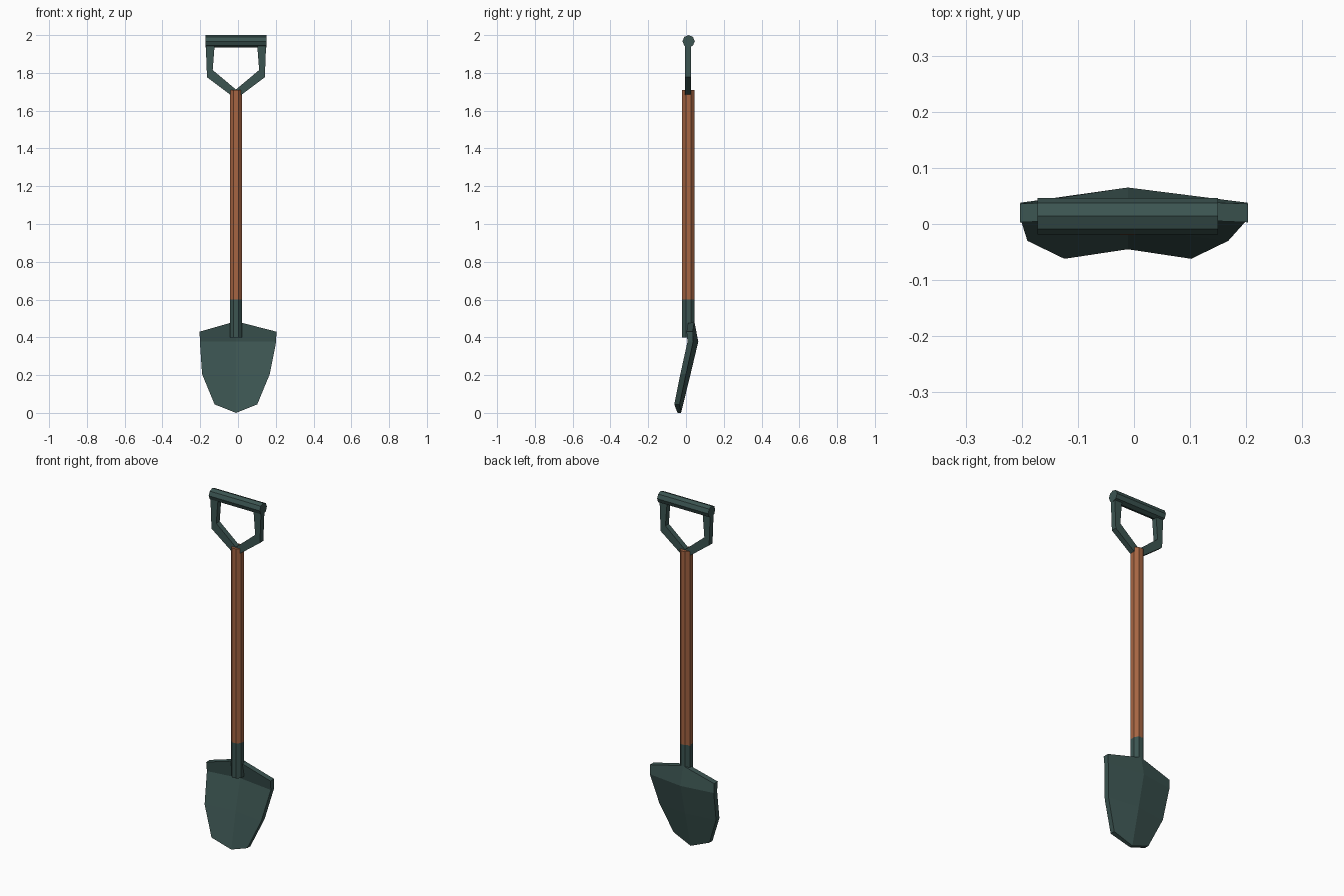
import bpy, bmesh, math
from mathutils import Matrix

if "Cube" in bpy.data.objects:
    bpy.data.objects.remove(bpy.data.objects["Cube"])

CX, CY = -0.011, 0.012  # shaft axis


def material(name, rgb):
    m = bpy.data.materials.new(name)
    m.diffuse_color = (*rgb, 1)
    m.use_nodes = True
    m.node_tree.nodes["Principled BSDF"].inputs["Base Color"].default_value = m.diffuse_color
    return m


METAL = material("green_metal", (0.045, 0.09, 0.083))
WOOD = material("wood", (0.38, 0.13, 0.055))


def add_object(name, bm, mat):
    bmesh.ops.recalc_face_normals(bm, faces=bm.faces)
    me = bpy.data.meshes.new(name)
    bm.to_mesh(me)
    bm.free()
    me.materials.append(mat)
    ob = bpy.data.objects.new(name, me)
    bpy.context.collection.objects.link(ob)
    return ob


def rod(name, radius, length, matrix, mat):
    bm = bmesh.new()
    bmesh.ops.create_cone(bm, cap_ends=True, segments=8, radius1=radius,
                          radius2=radius, depth=length, matrix=matrix)
    return add_object(name, bm, mat)


# Shaft and socket: octagonal rods with flat sides to the axes
turn = Matrix.Rotation(math.pi / 8, 4, 'Z')
for name, z0, z1, mat in (("shaft", 0.6, 1.71, WOOD), ("socket", 0.4, 0.605, METAL)):
    rod(name, 0.0345, z1 - z0,
        Matrix.Translation((CX, CY, (z0 + z1) / 2)) @ turn, mat)

# Grip: horizontal octagonal bar
rod("grip", 0.0325, 0.322,
    Matrix.Translation((CX, 0.014, 1.9675)) @ Matrix.Rotation(math.pi / 2, 4, 'Y'), METAL)

# Yoke: bent flat strip, (outer, inner) points of the right arm from grip to middle
ARM = [((0.160, 1.955), (0.112, 1.955)),
       ((0.153, 1.777), (0.123, 1.815)),
       ((0.0, 1.662), (0.0, 1.712))]
pairs = ARM + [((-o[0], o[1]), (-i[0], i[1])) for o, i in ARM[-2::-1]]
bm = bmesh.new()
sections = []
for o, i in pairs:
    sections.append([bm.verts.new((CX + p[0], y, p[1]))
                     for p, y in ((o, -0.005), (i, -0.005), (i, 0.026), (o, 0.026))])
for a, b in zip(sections, sections[1:]):
    for k in range(4):
        n = (k + 1) % 4
        bm.faces.new((a[k], a[n], b[n], b[k]))
bm.faces.new(sections[0])
bm.faces.new(sections[-1])
add_object("yoke", bm, METAL)

# Blade rows: mid x, half width, side z, centre z,
# then side front/back y and centre front/back y
ROWS = [(0.0, 0.203, 0.43, 0.485, 0.003, 0.036, 0.012, 0.044),
        (0.0, 0.202, 0.377, 0.377, 0.008, 0.038, 0.036, 0.065),
        (CX, 0.179, 0.205, 0.205, -0.030, 0.000, -0.006, 0.024),
        (CX, 0.113, 0.045, 0.0, -0.062, -0.034, -0.045, -0.026)]
bm = bmesh.new()
sheets = []
for s in (0, 1):
    sheets.append([[bm.verts.new((mx - w, sy[s], zs)),
                    bm.verts.new((CX, cy[s], zc)),
                    bm.verts.new((mx + w, sy[s], zs))]
                   for mx, w, zs, zc, sy, cy in
                   ((r[0], r[1], r[2], r[3], r[4:6], r[6:8]) for r in ROWS)])
for g in sheets:
    for a, b in zip(g, g[1:]):
        for k in range(2):
            bm.faces.new((a[k], a[k + 1], b[k + 1], b[k]))


# Blade rim joining front and back sheets
def border(g):
    return g[0] + [r[2] for r in g[1:]] + [g[-1][1]] + [r[0] for r in g[:0:-1]]


f, b = border(sheets[0]), border(sheets[1])
for k in range(len(f)):
    n = (k + 1) % len(f)
    bm.faces.new((f[k], f[n], b[n], b[k]))
add_object("blade", bm, METAL)
